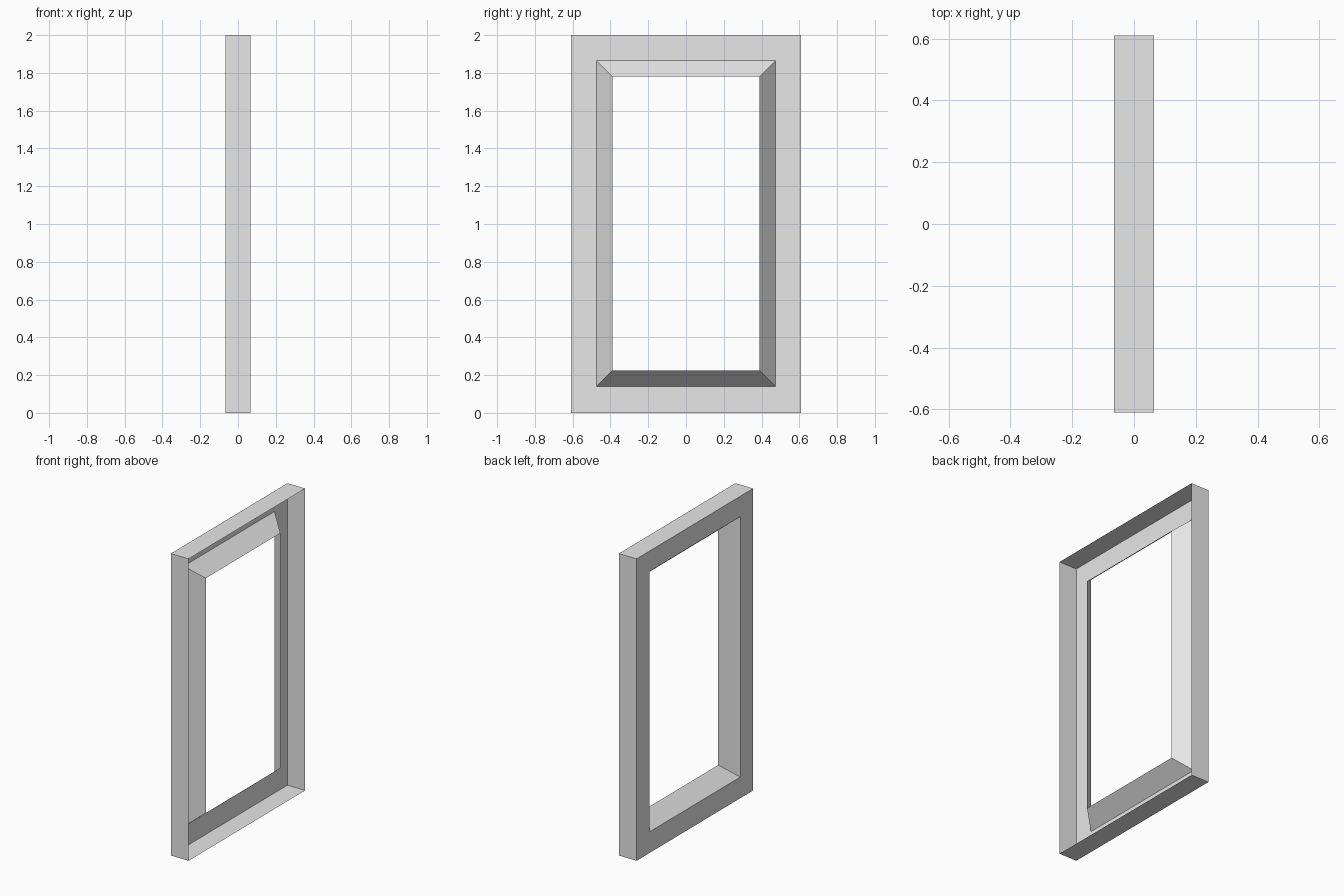
import bpy
import bmesh

default = bpy.data.objects.get("Cube")
if default:
    bpy.data.objects.remove(default, do_unlink=True)

# Plain grey material
grey = bpy.data.materials.new("light_grey")
grey.use_nodes = True
colour = (0.8, 0.8, 0.8, 1.0)
grey.diffuse_color = colour
grey.node_tree.nodes["Principled BSDF"].inputs["Base Color"].default_value = colour


def rect_loop(bm, x, half_width, bottom, top):
    """Rectangle of four vertices in the plane at x."""
    corners = ((-half_width, bottom), (half_width, bottom),
               (half_width, top), (-half_width, top))
    return [bm.verts.new((x, y, z)) for y, z in corners]


# Open-backed frame: outer walls, face plate, then a reveal tapering inwards
bm = bmesh.new()
loops = [
    rect_loop(bm, 0.065, 0.61, 0.0, 2.0),      # open rim
    rect_loop(bm, -0.065, 0.61, 0.0, 2.0),     # outer edge of face plate
    rect_loop(bm, -0.065, 0.475, 0.14, 1.865),  # opening in face plate
    rect_loop(bm, 0.037, 0.39, 0.225, 1.78),   # inner end of reveal
]
for a, b in zip(loops, loops[1:]):
    for i in range(4):
        j = (i + 1) % 4
        bm.faces.new((a[i], b[i], b[j], a[j]))

mesh = bpy.data.meshes.new("window_frame")
bm.to_mesh(mesh)
bm.free()
mesh.materials.append(grey)
frame = bpy.data.objects.new("window_frame", mesh)
bpy.context.collection.objects.link(frame)
